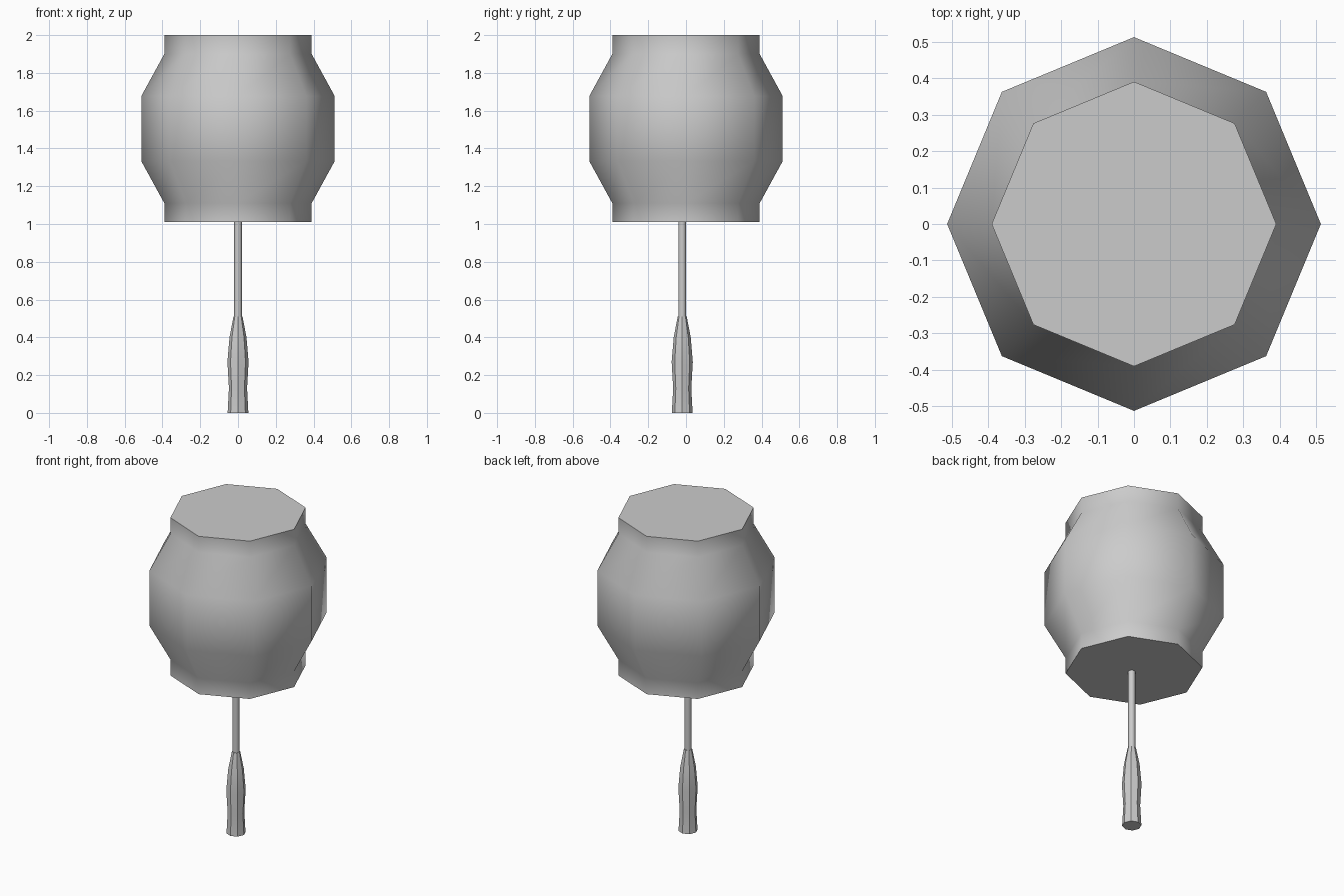
import bpy, bmesh
from math import cos, sin, pi, radians

if "Cube" in bpy.data.objects:
    bpy.data.objects.remove(bpy.data.objects["Cube"])


def lathe(name, profile, sides=8, y=0.0, angle=60):
    """Closed faceted solid from a list of (radius, height) points."""
    bm = bmesh.new()
    rings = [[bm.verts.new((r * cos(2 * pi * i / sides),
                            y + r * sin(2 * pi * i / sides), z))
              for i in range(sides)] for r, z in profile]
    for a, b in zip(rings, rings[1:]):
        for i in range(sides):
            j = (i + 1) % sides
            bm.faces.new((a[i], a[j], b[j], b[i]))
    bm.faces.new(rings[0][::-1])
    bm.faces.new(rings[-1])
    me = bpy.data.meshes.new(name)
    bm.to_mesh(me)
    bm.free()
    ob = bpy.data.objects.new(name, me)
    bpy.context.collection.objects.link(ob)
    bpy.ops.object.select_all(action='DESELECT')
    ob.select_set(True)
    bpy.context.view_layer.objects.active = ob
    bpy.ops.object.shade_smooth_by_angle(angle=radians(angle))
    return ob


# Octagonal barrel head with a straight collar at each end
lathe("head", [(0.39, 1.01), (0.39, 1.11), (0.512, 1.333),
               (0.512, 1.677), (0.39, 1.90), (0.39, 2.0)])

# Thin shaft and swelling grip, set slightly forward
lathe("shaft", [(0.021, 0.50), (0.021, 1.012)], y=-0.02)
lathe("grip", [(0.055, 0.0), (0.048, 0.13), (0.056, 0.27),
               (0.045, 0.40), (0.024, 0.51)], y=-0.02, angle=30)
